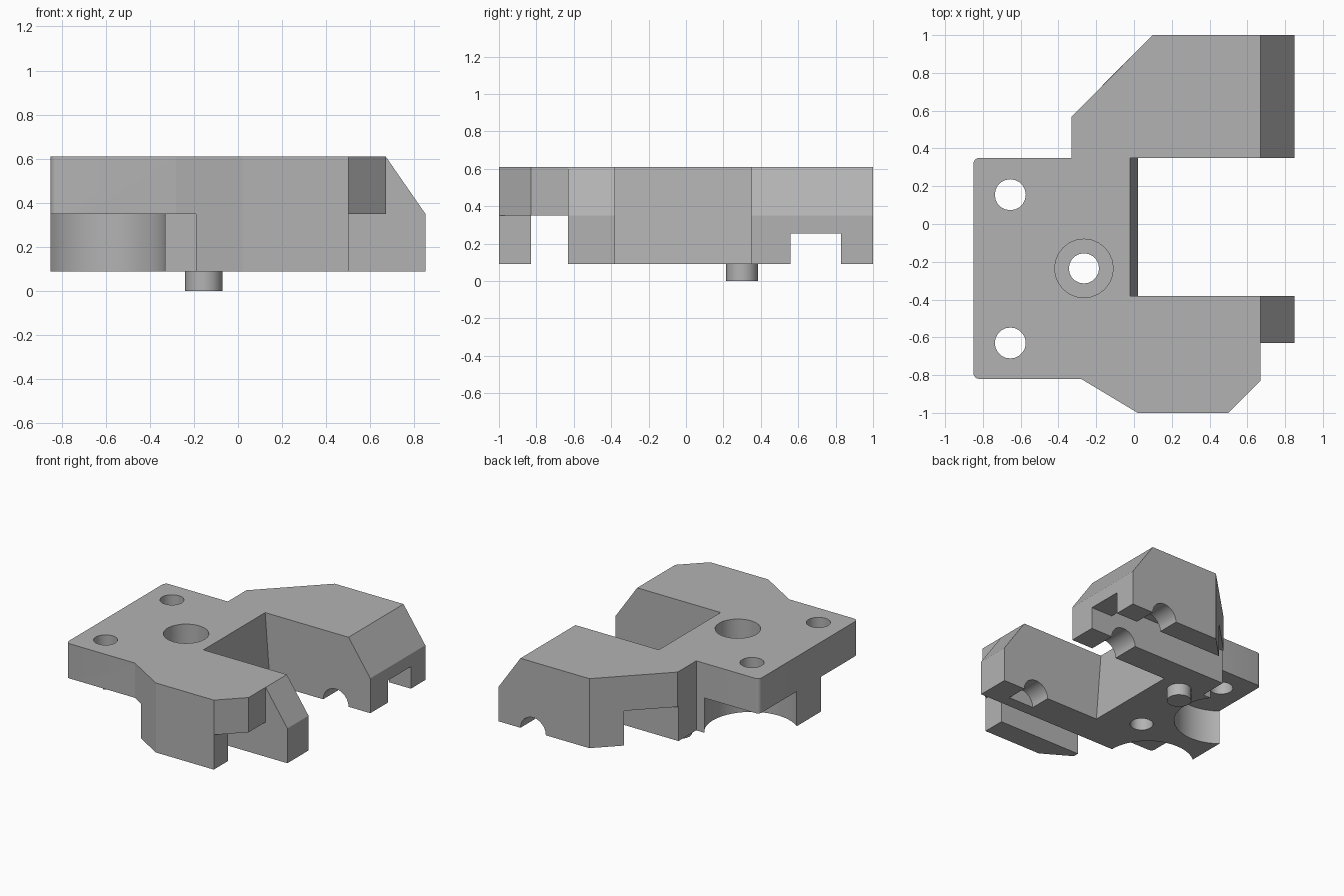
import bpy
import bmesh
import math
from mathutils import Matrix, Vector

default = bpy.data.objects.get("Cube")
if default:
    bpy.data.objects.remove(default, do_unlink=True)

BOTTOM, SHELF, TOP = 0.09, 0.35, 0.61

grey = bpy.data.materials.new("plain grey")
grey.use_nodes = True
grey.diffuse_color = (0.45, 0.45, 0.45, 1)
grey.node_tree.nodes["Principled BSDF"].inputs["Base Color"].default_value = (0.45, 0.45, 0.45, 1)


def prism(name, points, low, high, axis="z"):
    """Extrude an outline along z (points are x, y) or along y (points are x, z)."""
    bm = bmesh.new()
    if axis == "z":
        base = [Vector((a, b, low)) for a, b in points]
        step = Vector((0, 0, high - low))
    else:
        base = [Vector((a, low, b)) for a, b in points]
        step = Vector((0, high - low, 0))
    face = bm.faces.new([bm.verts.new(p) for p in base])
    grown = bmesh.ops.extrude_face_region(bm, geom=[face])
    moved = [v for v in grown["geom"] if isinstance(v, bmesh.types.BMVert)]
    bmesh.ops.translate(bm, verts=moved, vec=step)
    bmesh.ops.recalc_face_normals(bm, faces=bm.faces)
    mesh = bpy.data.meshes.new(name)
    bm.to_mesh(mesh)
    bm.free()
    mesh.materials.append(grey)
    obj = bpy.data.objects.new(name, mesh)
    bpy.context.collection.objects.link(obj)
    return obj


def box(name, x, y, z):
    return prism(name, [(x[0], y[0]), (x[1], y[0]), (x[1], y[1]), (x[0], y[1])], *z)


def disc(cx, cy, radius, sides):
    return [(cx + radius * math.cos(math.tau * i / sides),
             cy + radius * math.sin(math.tau * i / sides)) for i in range(sides)]


def cut(target, cutter):
    mod = target.modifiers.new("cut", "BOOLEAN")
    mod.operation = "DIFFERENCE"
    mod.solver = "EXACT"
    mod.object = cutter
    bpy.context.view_layer.objects.active = target
    bpy.ops.object.modifier_apply(modifier=mod.name)
    bpy.data.objects.remove(cutter, do_unlink=True)


# Body outline, with small rounded corners on the plate edge
def corner(cx, cy, start, radius=0.03, steps=4):
    return [(cx + radius * math.cos(start + math.pi / 2 * i / steps),
             cy + radius * math.sin(start + math.pi / 2 * i / steps)) for i in range(steps + 1)]


outline = [(-0.28, -0.82), (0.02, -1), (0.5, -1), (0.67, -0.83), (0.67, -0.63), (0.85, -0.63),
           (0.85, 1), (0.1, 1), (-0.33, 0.57), (-0.33, 0.35)]
outline += corner(-0.82, 0.32, math.pi / 2) + corner(-0.82, -0.79, math.pi)
body = prism("carriage_body", outline, BOTTOM, TOP)

# Opening between the arms, with its slightly sloped inner wall
cut(body, prism("opening", [(-0.028, 0.71), (0.028, -0.01), (1, -0.01), (1, 0.71)], -0.38, 0.35, "y"))

# Sloped ends of both arms
cut(body, prism("end_slope", [(0.67, TOP), (0.85, SHELF), (1, 0.133), (1, 0.8), (0.539, 0.8)],
                -0.7, 1.2, "y"))

# Front underside: slot behind the hanging front lip, open at both ends
cut(body, prism("front_slot", [(-1, -1.1), (-0.19, -1.1), (-0.19, -0.83), (0.5, -0.83),
                               (0.5, -1.1), (1, -1.1), (1, -0.63), (-1, -0.63)], 0, SHELF))

# Rear slot, lower at the outer end
cut(body, box("rear_slot", (-1, 1), (0.56, 0.83), (0, 0.255)))
cut(body, box("rear_slot_deep", (-1, 0.67), (0.56, 0.83), (0, SHELF)))

# Mounting holes with round clearance below the plate
for y in (0.155, -0.63):
    cut(body, prism("clearance", disc(-0.65, y, 0.32, 48), 0, SHELF))
    cut(body, prism("mount_hole", disc(-0.655, y, 0.082, 20), 0, 1))

# Counterbored centre hole
cut(body, prism("counterbore", disc(-0.265, -0.235, 0.155, 24), SHELF, 1))
cut(body, prism("centre_hole", disc(-0.265, -0.235, 0.08, 20), 0, 1))

# Round grooves under the arms
cut(body, prism("rear_groove", disc(0.565, BOTTOM, 0.105, 24), 0.3, 1.1, "y"))
cut(body, prism("front_groove", disc(0.565, BOTTOM, 0.105, 24), -0.54, -0.3, "y"))

# Locating pin under the body
pin = prism("locating_pin", disc(-0.155, 0.3, 0.085, 20), 0, BOTTOM + 0.02)

for obj in (body, pin):
    bpy.ops.object.select_all(action="DESELECT")
    obj.select_set(True)
    bpy.context.view_layer.objects.active = obj
    bpy.ops.object.shade_smooth_by_angle(angle=math.radians(25))
